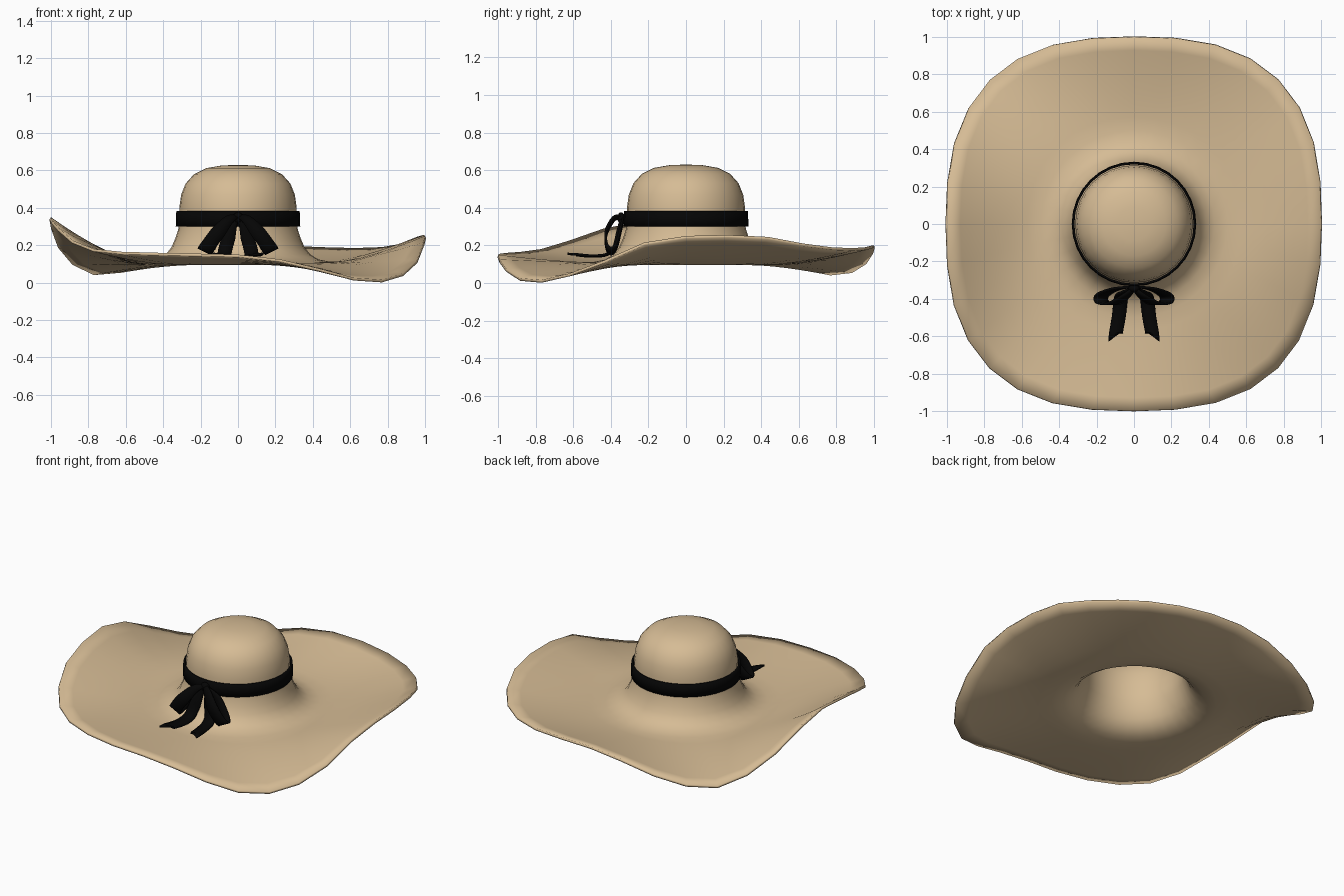
import bpy, bmesh, math
from mathutils import Vector

if "Cube" in bpy.data.objects:
    bpy.data.objects.remove(bpy.data.objects["Cube"])

SIDES = 32


def material(name, rgb):
    mat = bpy.data.materials.new(name)
    mat.use_nodes = True
    mat.diffuse_color = (*rgb, 1)
    bsdf = mat.node_tree.nodes["Principled BSDF"]
    bsdf.inputs["Base Color"].default_value = (*rgb, 1)
    bsdf.inputs["Roughness"].default_value = 0.8
    return mat


straw = material("straw tan", (0.67, 0.5, 0.3))
black = material("ribbon black", (0.0015, 0.0015, 0.0015))


def finish(name, bm, mat, thickness=0, offset=-1):
    """Turn a bmesh into a smooth object with optional thickness."""
    mesh = bpy.data.meshes.new(name)
    bm.to_mesh(mesh)
    bm.free()
    obj = bpy.data.objects.new(name, mesh)
    bpy.context.collection.objects.link(obj)
    mesh.materials.append(mat)
    bpy.ops.object.select_all(action="DESELECT")
    obj.select_set(True)
    bpy.context.view_layer.objects.active = obj
    bpy.ops.object.shade_smooth_by_angle(angle=math.radians(60))
    if thickness:
        mod = obj.modifiers.new("thickness", "SOLIDIFY")
        mod.thickness = thickness
        mod.offset = offset


def skin(bm, rings, closed):
    """Join consecutive rings of vertices with quads."""
    for a, b in zip(rings, rings[1:]):
        n = len(a)
        for i in range(n if closed else n - 1):
            j = (i + 1) % n
            bm.faces.new((a[i], b[i], b[j], a[j]))


# Hat: a round crown that flares into a wavy, squared-off brim
crown = [(0.09, 0.626), (0.17, 0.612), (0.235, 0.58), (0.28, 0.53), (0.304, 0.47),
         (0.314, 0.4), (0.314, 0.34), (0.318, 0.29), (0.336, 0.235), (0.355, 0.19),
         (0.385, 0.152), (0.43, 0.124), (0.5, 0.11)]
# Rim heights counter-clockwise from +x
rim = [0.25, 0.255, 0.245, 0.21, 0.19, 0.185, 0.19, 0.2,
       0.2, 0.17, 0.115, 0.068, 0.055, 0.11, 0.2, 0.3,
       0.35, 0.33, 0.29, 0.225, 0.18, 0.165, 0.16, 0.155,
       0.15, 0.125, 0.075, 0.026, 0.016, 0.05, 0.12, 0.215]
START, LOW = crown[-1]

bm = bmesh.new()
angles = [math.tau * i / SIDES for i in range(SIDES)]
rings = [[bm.verts.new((r * math.cos(a), r * math.sin(a), z)) for a in angles]
         for r, z in crown]
STEPS = 7
for k in range(1, STEPS + 1):
    t = k / STEPS
    ring = []
    for a, height in zip(angles, rim):
        b = a + 0.035 * math.sin(4 * a) * t
        reach = 1.045 - 0.045 * math.cos(4 * b)
        r = START + (reach - START) * t
        z = LOW + (height - LOW) * t ** 1.5
        ring.append(bm.verts.new((r * math.cos(b), r * math.sin(b), z)))
    rings.append(ring)
skin(bm, rings, True)
top = bm.verts.new((0, 0, 0.63))
for i in range(SIDES):
    bm.faces.new((top, rings[0][i], rings[0][(i + 1) % SIDES]))
finish("hat", bm, straw, 0.015)

# Band around the crown, from its upper edge down
bm = bmesh.new()
band = [[bm.verts.new((r * math.cos(a), r * math.sin(a), z)) for a in angles]
        for r, z in [(0.33, 0.382), (0.331, 0.34), (0.333, 0.3)]]
skin(bm, band, True)
finish("hat_band", bm, black, 0.011)


def smooth_path(points, steps=6):
    """Catmull-Rom curve through the points."""
    p = [Vector(q) for q in points]
    p = [p[0] * 2 - p[1]] + p + [p[-1] * 2 - p[-2]]
    out = []
    for a, b, c, d in zip(p, p[1:], p[2:], p[3:]):
        for s in range(steps):
            t = s / steps
            out.append(0.5 * (2 * b + (c - a) * t + (2 * a - 5 * b + 4 * c - d) * t * t
                              + (3 * b - a - 3 * c + d) * t ** 3))
    return out + [p[-2]]


def ribbon(name, points, across, width, side, slant=0):
    """Strip of cloth along a path, pinched at the knot."""
    bm = bmesh.new()
    path = smooth_path(points)
    across = Vector(across).normalized()
    rows = []
    for i, p in enumerate(path):
        t = i / (len(path) - 1)
        pinch = min(1, 0.3 + 2.5 * t)
        if not slant:
            pinch = min(pinch, 0.3 + 2.5 * (1 - t))
        row = []
        for e in (-1, 0, 1):
            q = p + across * e * width * pinch / 2
            if slant and i == len(path) - 1:
                q.y -= slant * e
            row.append(bm.verts.new((q.x * side, q.y, q.z)))
        rows.append(row)
    skin(bm, rows, False)
    finish(name, bm, black, 0.012, 0)


# Bow: a drooping loop and a tail on each side
loop = [(0.0, -0.34, 0.355), (0.045, -0.385, 0.34), (0.11, -0.425, 0.265),
        (0.165, -0.42, 0.19), (0.178, -0.395, 0.17), (0.155, -0.37, 0.2),
        (0.09, -0.345, 0.295), (0.0, -0.335, 0.345)]
tail = [(0.01, -0.345, 0.345), (0.04, -0.365, 0.27), (0.065, -0.385, 0.19),
        (0.073, -0.42, 0.152), (0.082, -0.5, 0.143), (0.1, -0.6, 0.152)]
for label, side in (("left", 1), ("right", -1)):
    ribbon("bow_loop_" + label, loop, (0.8, 0, 0.4), 0.08, side)
    ribbon("bow_tail_" + label, tail, (1, 0, 0.08), 0.074, side, 0.03)

# Knot in the middle of the bow
bm = bmesh.new()
bmesh.ops.create_uvsphere(bm, u_segments=12, v_segments=8, radius=1)
for v in bm.verts:
    v.co = Vector((v.co.x * 0.03, v.co.y * 0.02 - 0.345, v.co.z * 0.03 + 0.346))
finish("bow_knot", bm, black)
